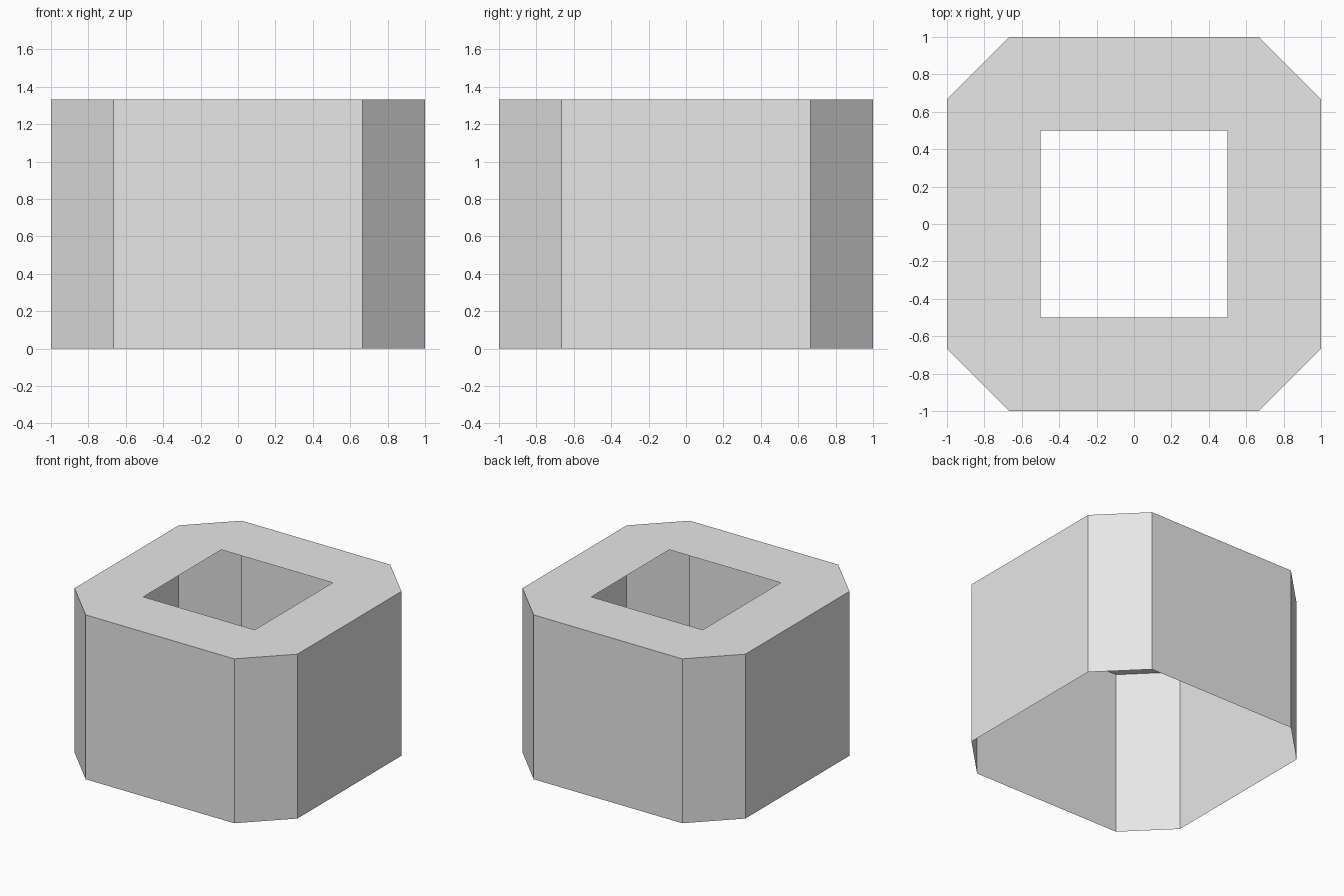
import bpy
import bmesh
from math import pi
from mathutils import Matrix, Vector

old = bpy.data.objects.get("Cube")
if old:
    bpy.data.objects.remove(old, do_unlink=True)

HALF = 1.0        # half of the overall width
FLAT = 2 / 3      # half of each long flat side
HOLE = 0.5        # half of the square opening
HEIGHT = 4 / 3

grey = bpy.data.materials.new("plain grey")
grey.use_nodes = True
grey.diffuse_color = (0.8, 0.8, 0.8, 1)
grey.node_tree.nodes["Principled BSDF"].inputs["Base Color"].default_value = (0.8, 0.8, 0.8, 1)


def add_part(name, quarter_faces):
    """Repeat one quarter's faces four times around z and join them."""
    bm = bmesh.new()
    for i in range(4):
        turn = Matrix.Rotation(i * pi / 2, 3, "Z")
        for face in quarter_faces:
            bm.faces.new([bm.verts.new(turn @ p) for p in face])
    bmesh.ops.remove_doubles(bm, verts=bm.verts, dist=1e-4)
    mesh = bpy.data.meshes.new(name)
    bm.to_mesh(mesh)
    bm.free()
    mesh.materials.append(grey)
    obj = bpy.data.objects.new(name, mesh)
    bpy.context.collection.objects.link(obj)
    return obj


def wall(a, b):
    up = Vector((0, 0, HEIGHT))
    return [a, b, b + up, a + up]


# Front side and the chamfered corner next to it
left = Vector((-FLAT, -HALF, 0))
right = Vector((FLAT, -HALF, 0))
corner_end = Vector((HALF, -FLAT, 0))
add_part("outer_walls", [wall(left, right), wall(right, corner_end)])

# Flat top ring around the square opening; the underside stays open
up = Vector((0, 0, HEIGHT))
hole_left = Vector((-HOLE, -HOLE, HEIGHT))
hole_right = Vector((HOLE, -HOLE, HEIGHT))
add_part("top_ring", [
    [left + up, right + up, hole_right, hole_left],
    [right + up, corner_end + up, hole_right],
])
